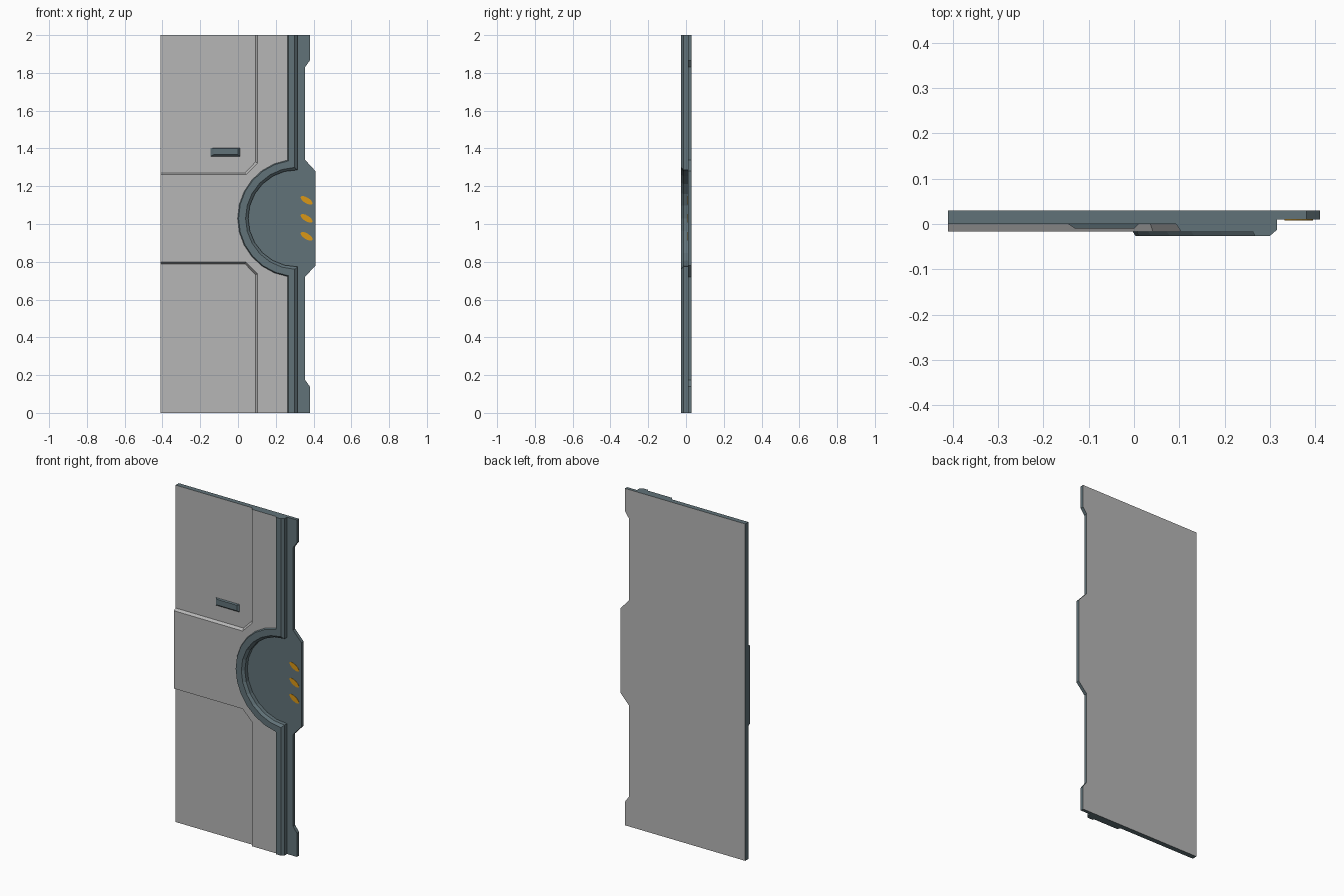
import bpy, bmesh, math

if "Cube" in bpy.data.objects:
    bpy.data.objects.remove(bpy.data.objects["Cube"])


def material(name, rgb):
    m = bpy.data.materials.new(name)
    m.diffuse_color = (*rgb, 1)
    m.use_nodes = True
    m.node_tree.nodes["Principled BSDF"].inputs["Base Color"].default_value = m.diffuse_color
    return m


GREY = material("light_grey", (0.47, 0.47, 0.47))
SLATE = material("dark_slate", (0.12, 0.17, 0.19))
ORANGE = material("orange", (0.70, 0.31, 0.008))
MID = 1.03      # height of the round recess centre
CX = 0.31       # x of the round recess centre


def loft(name, loops, mats, rule=None):
    """Skin closed loops of 3D points, cap both ends, colour faces by normal."""
    bm = bmesh.new()
    rings = [[bm.verts.new(p) for p in loop] for loop in loops]
    n = len(rings[0])
    for a, b in zip(rings, rings[1:]):
        for i in range(n):
            bm.faces.new((a[i], a[(i + 1) % n], b[(i + 1) % n], b[i]))
    bm.faces.new(rings[0])
    bm.faces.new(rings[-1])
    bmesh.ops.recalc_face_normals(bm, faces=bm.faces)
    bm.normal_update()
    if rule:
        for f in bm.faces:
            f.material_index = 1 if rule(f.normal) else 0
    me = bpy.data.meshes.new(name)
    bm.to_mesh(me)
    bm.free()
    for m in mats:
        me.materials.append(m)
    ob = bpy.data.objects.new(name, me)
    bpy.context.collection.objects.link(ob)
    return ob


def at(poly, y):
    return [(x, y, z) for x, z in poly]


def edge_curve(x, r, steps=12):
    """Vertical line at x from top to bottom, bulging left around the recess."""
    a0 = math.acos((x - CX) / r)
    pts = [(x, 2.0)]
    for i in range(steps + 1):
        a = a0 + (2 * math.pi - 2 * a0) * i / steps
        pts.append((CX + r * math.cos(a), MID + r * math.sin(a)))
    return pts + [(x, 0.0)]


def front(n):
    return n.y < -0.1


# back plate with notched closing edge
back = [(-0.41, 0), (0.38, 0), (0.38, 0.14), (0.355, 0.175), (0.355, 0.72),
        (0.41, 0.78), (0.41, 1.28), (0.355, 1.34), (0.355, 1.83),
        (0.38, 1.865), (0.38, 2), (-0.41, 2)]
loft("back_plate", [at(back, 0.01), at(back, 0.03)], [SLATE, GREY],
     lambda n: n.y > 0.5)

# recessed front panel layer, cut away around the recess
inner = edge_curve(0.28, 0.295)
panel = [(-0.41, 0), (-0.41, 2)] + inner
loft("front_panel", [at(panel, 0.0), at(panel, 0.01)], [SLATE, GREY], front)


# raised T-shaped band with sloped, chamfered borders
def band(x_corner, x_col, half, half_col):
    return [(x_col, 0), (x_col, MID - half_col), (x_corner, MID - half),
            (-0.41, MID - half), (-0.41, MID + half), (x_corner, MID + half),
            (x_col, MID + half_col), (x_col, 2)] + inner


loft("raised_band", [at(band(0.036, 0.092, 0.241, 0.299), 0.001),
                     at(band(0.042, 0.104, 0.231, 0.293), -0.017)],
     [SLATE, GREY], front)

# rim that follows the closing edge and wraps the recess: (x, radius, y)
section = [(0.262, 0.312, 0.011), (0.262, 0.312, -0.018), (0.267, 0.307, -0.026),
           (0.300, 0.270, -0.026), (0.315, 0.256, -0.013), (0.315, 0.256, 0.011)]
rails = [at(edge_curve(x, r), y) for x, r, y in section]
loft("edge_rim", list(zip(*rails)), [SLATE])


# door handle
def rect(x0, x1, z0, z1):
    return [(x0, z0), (x1, z0), (x1, z1), (x0, z1)]


loft("handle", [at(rect(-0.147, 0.012, 1.357, 1.404), 0.001),
                at(rect(-0.130, 0.0, 1.367, 1.400), -0.010)], [SLATE])

# slanted orange indicator marks
c, s = math.cos(math.radians(-32)), math.sin(math.radians(-32))
for k in (-1, 0, 1):
    oval = []
    for i in range(16):
        u = 0.036 * math.cos(i * math.pi / 8)
        v = 0.015 * math.sin(i * math.pi / 8)
        oval.append((0.363 + u * c - v * s, MID + 0.095 * k + u * s + v * c))
    loft("indicator_mark_%d" % (k + 2), [at(oval, 0.008), at(oval, 0.012)], [ORANGE])
